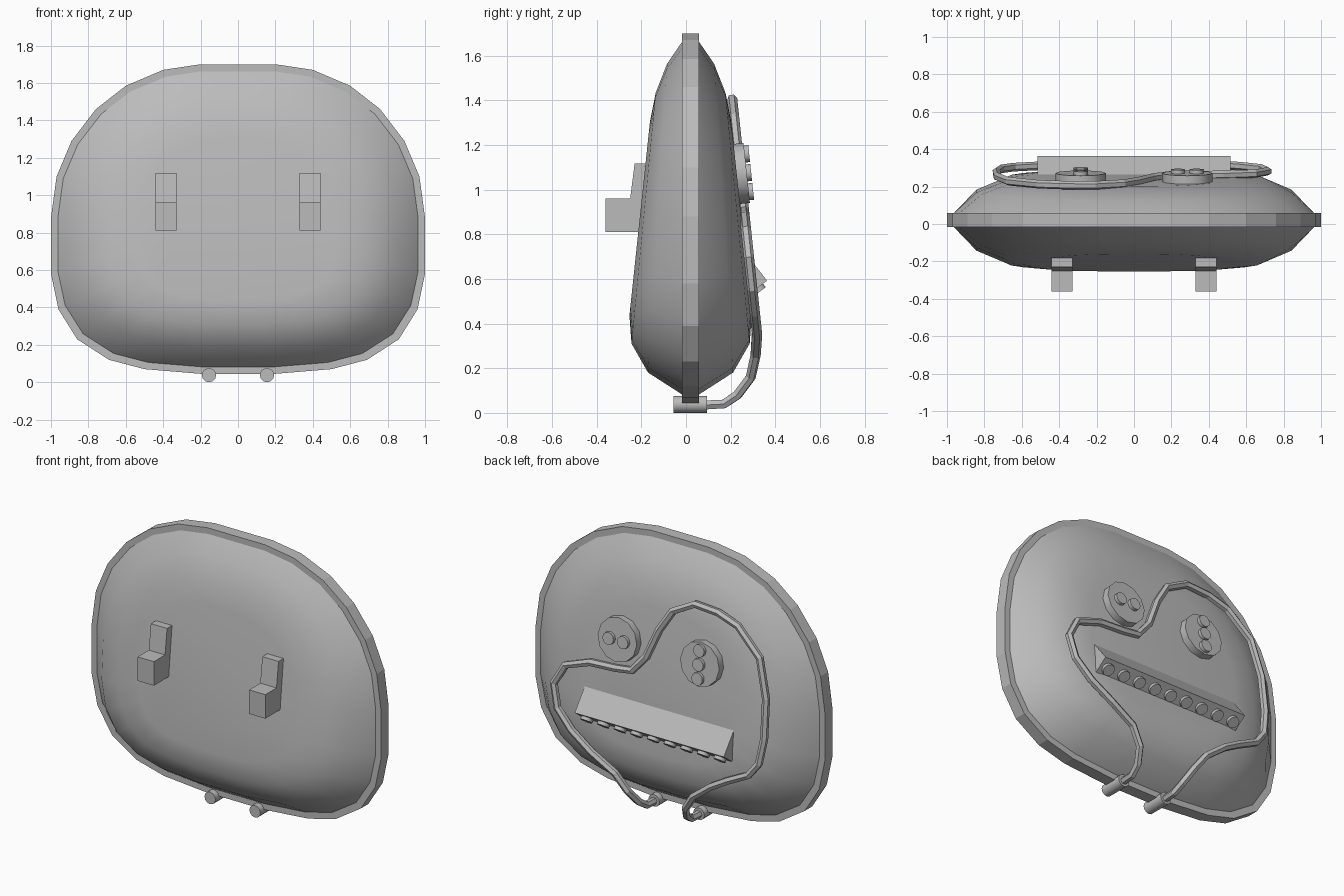
import bpy, bmesh, math
from mathutils import Vector

if "Cube" in bpy.data.objects:
    bpy.data.objects.remove(bpy.data.objects["Cube"])

grey = bpy.data.materials.new("plain grey")
grey.diffuse_color = (0.5, 0.5, 0.5, 1)
grey.use_nodes = True
grey.node_tree.nodes["Principled BSDF"].inputs["Base Color"].default_value = grey.diffuse_color

CZ = 0.87                      # height of the shell centre
FRONT, BACK = -0.017, 0.058    # rim depth


def finish(name, bm, smooth=None):
    bmesh.ops.recalc_face_normals(bm, faces=bm.faces)
    me = bpy.data.meshes.new(name)
    bm.to_mesh(me)
    bm.free()
    ob = bpy.data.objects.new(name, me)
    bpy.context.collection.objects.link(ob)
    me.materials.append(grey)
    if smooth:
        bpy.ops.object.select_all(action='DESELECT')
        bpy.context.view_layer.objects.active = ob
        ob.select_set(True)
        bpy.ops.object.shade_smooth_by_angle(angle=math.radians(smooth))
    return ob


def bridge(bm, a, b):
    n = len(a)
    for i in range(n):
        bm.faces.new((a[i], a[(i + 1) % n], b[(i + 1) % n], b[i]))


def swelling(z):
    """Depth of the shell, thinner towards the top."""
    return 0.235 - (z - 0.45) * 0.106


def back_y(z):
    return BACK + swelling(z)


# Half outline, mirrored into a closed loop
half = [(0.2, 1.70), (0.4, 1.67), (0.6, 1.585), (0.76, 1.46), (0.89, 1.29),
        (0.97, 1.1), (1.0, 0.88), (1.0, 0.58), (0.96, 0.39), (0.86, 0.23),
        (0.69, 0.12), (0.5, 0.07), (0.2, 0.045)]
outline = half + [(-x, z) for x, z in reversed(half)]
inner = [(x * 0.963, CZ + (z - CZ) * 0.955) for x, z in outline]

# Rim band
bm = bmesh.new()
rings = [[bm.verts.new((x, y, z)) for x, z in loop]
         for loop, y in ((outline, FRONT), (outline, BACK), (inner, BACK), (inner, FRONT))]
for i in range(4):
    bridge(bm, rings[i], rings[(i + 1) % 4])
finish("rim", bm)

# Domed front and back shells
for name, y0, side in (("front_shell", FRONT, -1), ("back_shell", BACK, 1)):
    bm = bmesh.new()
    last = None
    for s, d in ((1, 0), (0.875, 0.58), (0.71, 0.91), (0.55, 1)):
        ring = []
        for x, z in inner:
            zz = CZ + (z - CZ) * s
            ring.append(bm.verts.new((x * s, y0 + side * d * swelling(zz), zz)))
        if last:
            bridge(bm, last, ring)
        last = ring
    bm.faces.new(last)
    ob = finish(name, bm, 60)
    # a lone shell is open, so make sure it faces outwards
    if ob.data.polygons[-1].normal.y * side < 0:
        ob.data.flip_normals()


def prism(name, section, x0, x1):
    """Extrude a (y, z) section along x."""
    bm = bmesh.new()
    a = [bm.verts.new((x0, y, z)) for y, z in section]
    b = [bm.verts.new((x1, y, z)) for y, z in section]
    bridge(bm, a, b)
    bm.faces.new(a)
    bm.faces.new(b)
    return finish(name, bm)


def disc(name, base, normal, r, h, sides=12):
    """Cylinder growing from base along normal."""
    bm = bmesh.new()
    n = Vector(normal).normalized()
    bmesh.ops.create_cone(bm, cap_ends=True, segments=sides, radius1=r, radius2=r, depth=h)
    bm.transform(n.to_track_quat('Z', 'Y').to_matrix().to_4x4())
    bmesh.ops.translate(bm, verts=bm.verts, vec=Vector(base) + n * h / 2)
    return finish(name, bm, 31)


# Stepped front brackets and bottom pegs
bracket = [(-0.36, 0.81), (-0.36, 0.96), (-0.25, 0.96), (-0.23, 1.118),
           (-0.15, 1.118), (-0.17, 0.81)]
for s in (-1, 1):
    prism("bracket", bracket, s * 0.385 - 0.056, s * 0.385 + 0.056)
    disc("peg", (s * 0.155, -0.055, 0.038), (0, 1, 0), 0.038, 0.15)

# Round dials with small buttons on the back
tilt = Vector((0, 1, 0.106)).normalized()
up = Vector((0, -0.106, 1)).normalized()
for s, steps in ((1, [(-0.05, 0), (0.05, 0)]), (-1, [(0, -0.085), (0, 0), (0, 0.085)])):
    c = Vector((s * 0.285, back_y(1.07), 1.07))
    disc("dial", c - tilt * 0.02, tilt, 0.135, 0.065)
    for dx, dz in steps:
        disc("dial_button", c + tilt * 0.04 + up * dz + Vector((dx, 0, 0)), tilt, 0.038, 0.025)

# Wedge bar with a row of buttons underneath
prism("wedge_bar", [(0.26, 0.725), (0.363, 0.592), (0.28, 0.53)], -0.515, 0.515)
for i in range(9):
    disc("bar_button", ((i - 4) * 0.115, 0.316, 0.557), (0.0, 0.6, -0.8), 0.036, 0.02)

# Looping cord between the pegs
climb_right = [(0.155, 0.08, 0.035), (0.155, 0.17, 0.04), (0.165, 0.23, 0.08),
               (0.2, 0.29, 0.16), (0.27, 0.312, 0.26)]
across = [(0.43, 0.352), (0.575, 0.447), (0.68, 0.555), (0.715, 0.695), (0.645, 0.82),
          (0.475, 0.88), (0.3, 0.89), (0.19, 0.905), (0.10, 1.01), (0.025, 1.19),
          (-0.06, 1.325), (-0.21, 1.405), (-0.37, 1.395), (-0.51, 1.35), (-0.67, 1.20),
          (-0.73, 0.97), (-0.735, 0.73), (-0.71, 0.575), (-0.645, 0.49), (-0.505, 0.42),
          (-0.40, 0.36)]
path = climb_right + [(x, back_y(z) + 0.015, z) for x, z in across]
path += [(-x, y, z) for x, y, z in reversed(climb_right)]
curve = bpy.data.curves.new("cord", 'CURVE')
curve.dimensions = '3D'
curve.bevel_depth = 0.023
curve.bevel_resolution = 1
curve.use_fill_caps = True
spline = curve.splines.new('POLY')
spline.points.add(len(path) - 1)
for p, co in zip(spline.points, path):
    p.co = (*co, 1)
spline.use_smooth = False
curve.materials.append(grey)
bpy.context.collection.objects.link(bpy.data.objects.new("cord", curve))
